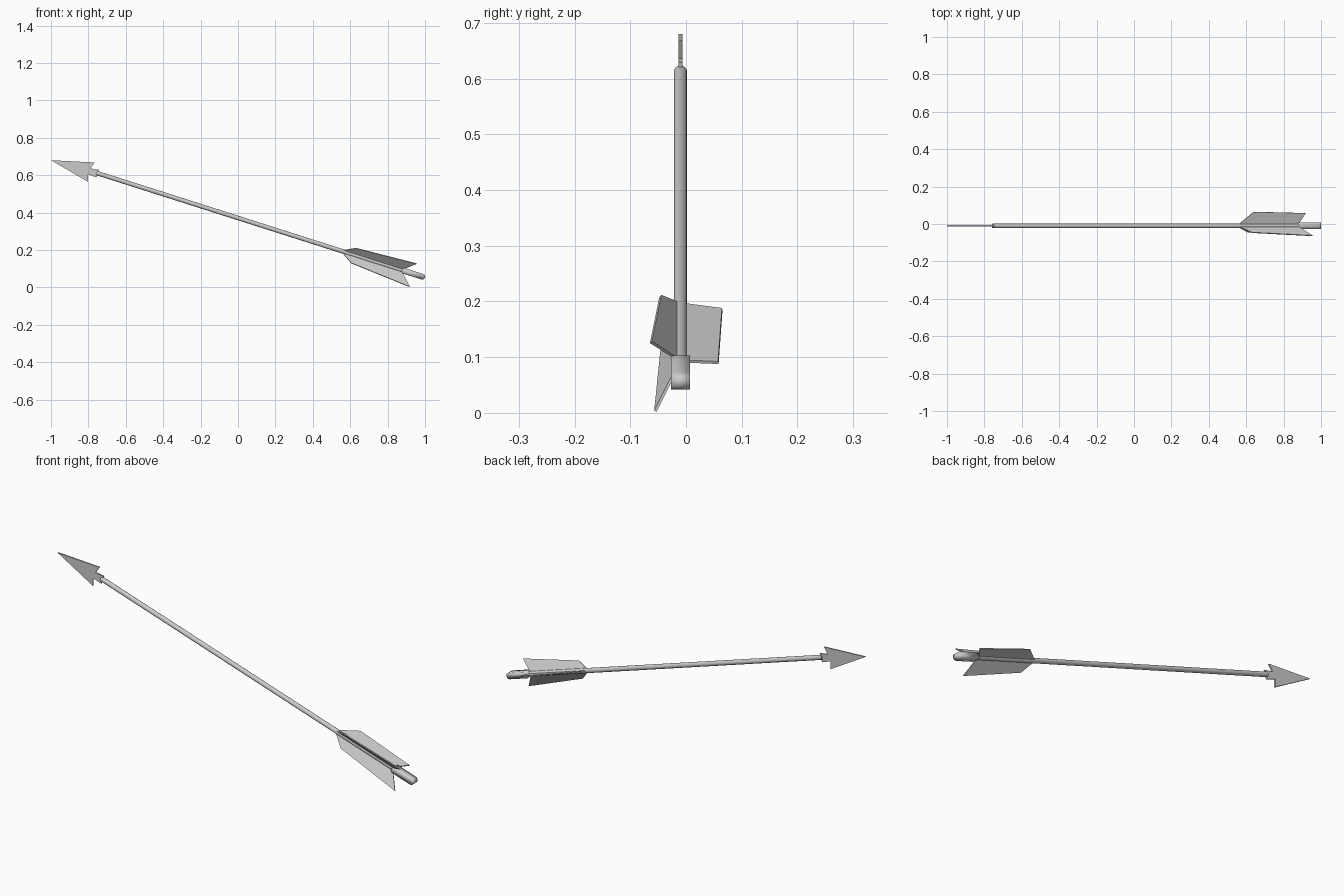
import bpy, bmesh, math
from mathutils import Vector

if "Cube" in bpy.data.objects:
    bpy.data.objects.remove(bpy.data.objects["Cube"])

Y0 = -0.01          # the arrow lies in this plane


def axis(x):        # point on the sloping centre line
    return Vector((x, Y0, 0.61 - 0.3186 * (x + 0.75)))


def plate(name, points, thickness):
    bm = bmesh.new()
    bm.faces.new([bm.verts.new(p) for p in points])
    mesh = bpy.data.meshes.new(name)
    bm.to_mesh(mesh)
    bm.free()
    ob = bpy.data.objects.new(name, mesh)
    bpy.context.collection.objects.link(ob)
    mod = ob.modifiers.new("thickness", "SOLIDIFY")
    mod.thickness = thickness
    mod.offset = 0
    return ob


def smooth(ob):
    bpy.ops.object.select_all(action="DESELECT")
    ob.select_set(True)
    bpy.context.view_layer.objects.active = ob
    bpy.ops.object.shade_smooth_by_angle(angle=math.radians(40))


# Shaft
a, b = axis(-0.757), axis(0.93)
bpy.ops.mesh.primitive_cylinder_add(vertices=16, radius=0.0118, depth=(b - a).length,
                                    location=(a + b) / 2,
                                    rotation=(b - a).to_track_quat("Z", "Y").to_euler())
shaft = bpy.context.object
shaft.name = "shaft"
smooth(shaft)

# Flat barbed head with its flared tang
head = [(-1, 0.68), (-0.767, 0.668), (-0.789, 0.636), (-0.743, 0.629),
        (-0.757, 0.588), (-0.803, 0.605), (-0.803, 0.565)]
plate("arrowhead", [(x, Y0, z) for x, z in head], 0.007)

# Nock: rounded bar profile, wide across y
n0, n1 = axis(0.89), axis(0.985)
tilt = math.atan2(n1.z - n0.z, n1.x - n0.x)
profile = []
for centre, start in ((n1, -90), (n0, 90)):
    for i in range(9):
        t = tilt + math.radians(start + i * 22.5)
        profile.append(centre + 0.0155 * Vector((math.cos(t), 0, math.sin(t))))
smooth(plate("nock", profile, 0.034))

# Three vanes: outer front and rear corners
vanes = {
    "upper": ((0.63, -0.046, 0.21), (0.955, -0.063, 0.127)),
    "far": ((0.64, 0.065, 0.186), (0.918, 0.058, 0.09)),
    "lower": ((0.605, -0.042, 0.13), (0.918, -0.055, 0.003)),
}
for name, (front, rear) in vanes.items():
    plate("vane_" + name, [axis(0.55), front, rear, axis(0.873)], 0.005)
